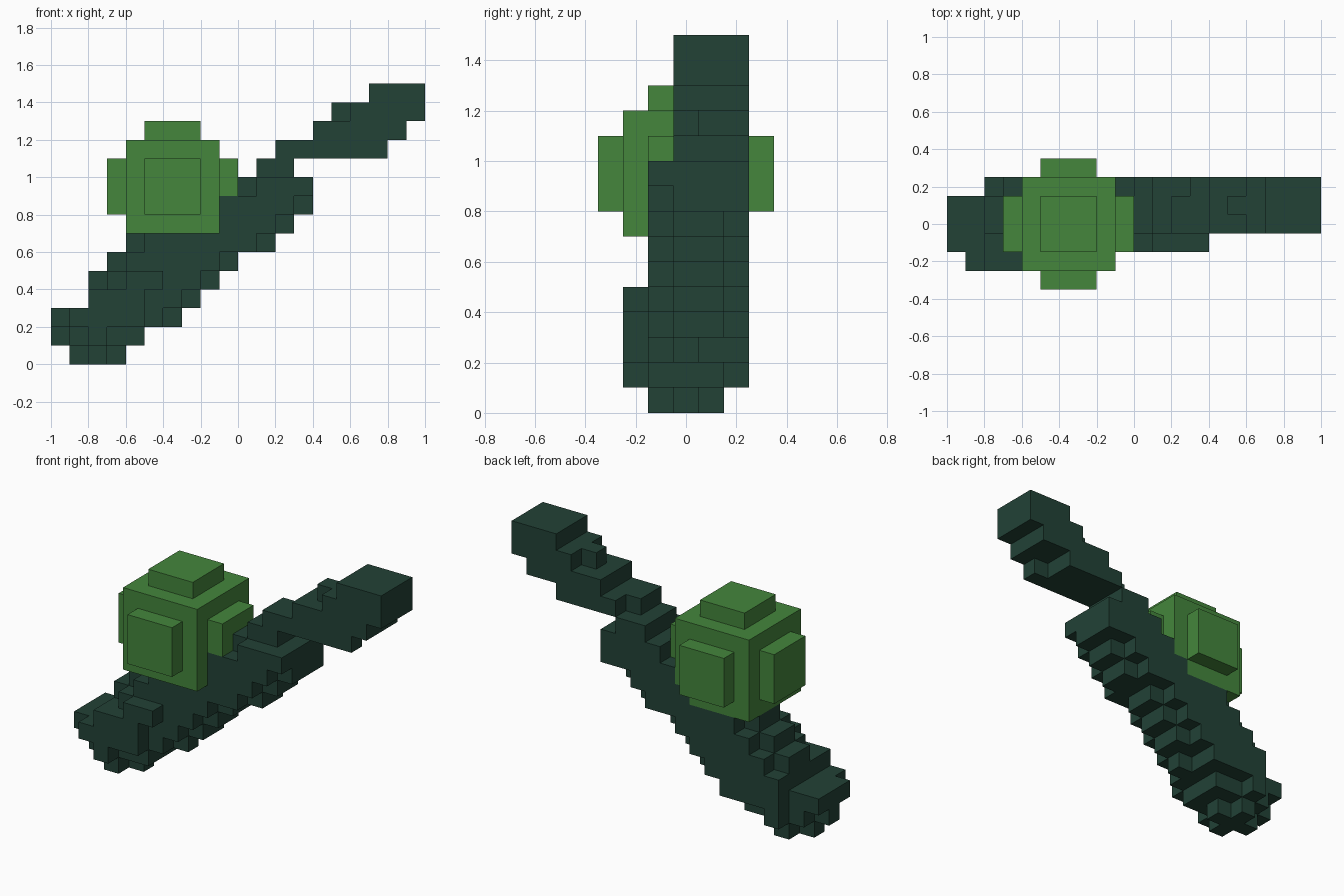
import bpy, bmesh
from itertools import product
from math import radians
from mathutils import Vector

cube = bpy.data.objects.get("Cube")
if cube:
    bpy.data.objects.remove(cube)

CELL = 0.1


def block(cells, xs, ys, zs):
    """Add a box of cells; every pair is (first, one past last)."""
    cells.update(product(range(*xs), range(*ys), range(*zs)))


def layer(cells, z, xs, ys):
    block(cells, xs, ys, (z, z + 1))


def material(name, colour):
    mat = bpy.data.materials.new(name)
    mat.use_nodes = True
    mat.diffuse_color = (*colour, 1)
    mat.node_tree.nodes["Principled BSDF"].inputs["Base Color"].default_value = (*colour, 1)
    return mat


def build(name, cells, solid, mat):
    """Skin the cells with their exposed faces only."""
    bm = bmesh.new()
    corners = {}

    def corner(point):
        key = tuple(round(c * 2) for c in point)
        if key not in corners:
            corners[key] = bm.verts.new((point.x * CELL, point.y * CELL, point.z * CELL))
        return corners[key]

    for cell in sorted(cells):
        centre = Vector(cell) + Vector((0.5, 0, 0.5))
        for axis, sign in product(range(3), (-1, 1)):
            neighbour = list(cell)
            neighbour[axis] += sign
            if tuple(neighbour) in solid:
                continue
            n, u = Vector(), Vector()
            n[axis] = sign / 2
            u[(axis + 1) % 3] = 0.5
            v = n.cross(u) * 2
            ring = (-u - v, u - v, u + v, v - u)
            bm.faces.new([corner(centre + n + r) for r in ring])
    bmesh.ops.dissolve_limit(bm, angle_limit=radians(1), verts=bm.verts[:], edges=bm.edges[:])
    mesh = bpy.data.meshes.new(name)
    bm.to_mesh(mesh)
    bm.free()
    mesh.materials.append(mat)
    obj = bpy.data.objects.new(name, mesh)
    bpy.context.collection.objects.link(obj)


# Rounded butt
shaft = set()
layer(shaft, 0, (-9, -6), (0, 1))
layer(shaft, 0, (-8, -7), (-1, 2))
layer(shaft, 1, (-10, -5), (0, 1))
layer(shaft, 1, (-9, -5), (-1, 2))
layer(shaft, 1, (-8, -7), (-2, 3))
layer(shaft, 2, (-10, -4), (-1, 2))
layer(shaft, 2, (-8, -4), (-1, 3))
layer(shaft, 2, (-4, -3), (0, 1))

# Swelling on the front of the butt
layer(shaft, 2, (-9, -5), (-2, -1))
layer(shaft, 3, (-8, -5), (-2, -1))
layer(shaft, 4, (-6, -4), (-2, -1))

# Slanted body with a ridge along its upper and lower sides
for z in range(3, 9):
    start = z - 11 if z < 7 else z - 9
    end = z - 6 if z < 6 else z - 5
    layer(shaft, z, (start, end), (-1, 3))
    layer(shaft, z, (end, end + 1), (0, 3 if z == 8 else 2))
    if z in (4, 5, 6):
        layer(shaft, z, (start - 1, start), (0, 2))
layer(shaft, 9, (1, 4), (-1, 3))
layer(shaft, 9, (0, 1), (0, 3))

# Narrow neck and square tip
layer(shaft, 10, (1, 3), (0, 3))
layer(shaft, 11, (2, 7), (0, 2))
layer(shaft, 11, (3, 7), (2, 3))
layer(shaft, 11, (7, 8), (0, 1))
layer(shaft, 12, (4, 9), (0, 3))
layer(shaft, 13, (6, 10), (0, 3))
layer(shaft, 13, (5, 6), (1, 2))
layer(shaft, 14, (7, 10), (0, 3))

# Stepped ball resting on the body
REACH = 3
span = range(-REACH, REACH + 1)
ball = {(x - 4, y, z + 9) for x, y, z in product(span, repeat=3)
        if x * x + y * y + z * z <= (REACH + 0.5) ** 2}
ball -= shaft

solid = shaft | ball
build("slanted_shaft", shaft, solid, material("dark_green", (0.016, 0.054, 0.037)))
build("round_ball", ball, solid, material("leaf_green", (0.058, 0.238, 0.045)))
